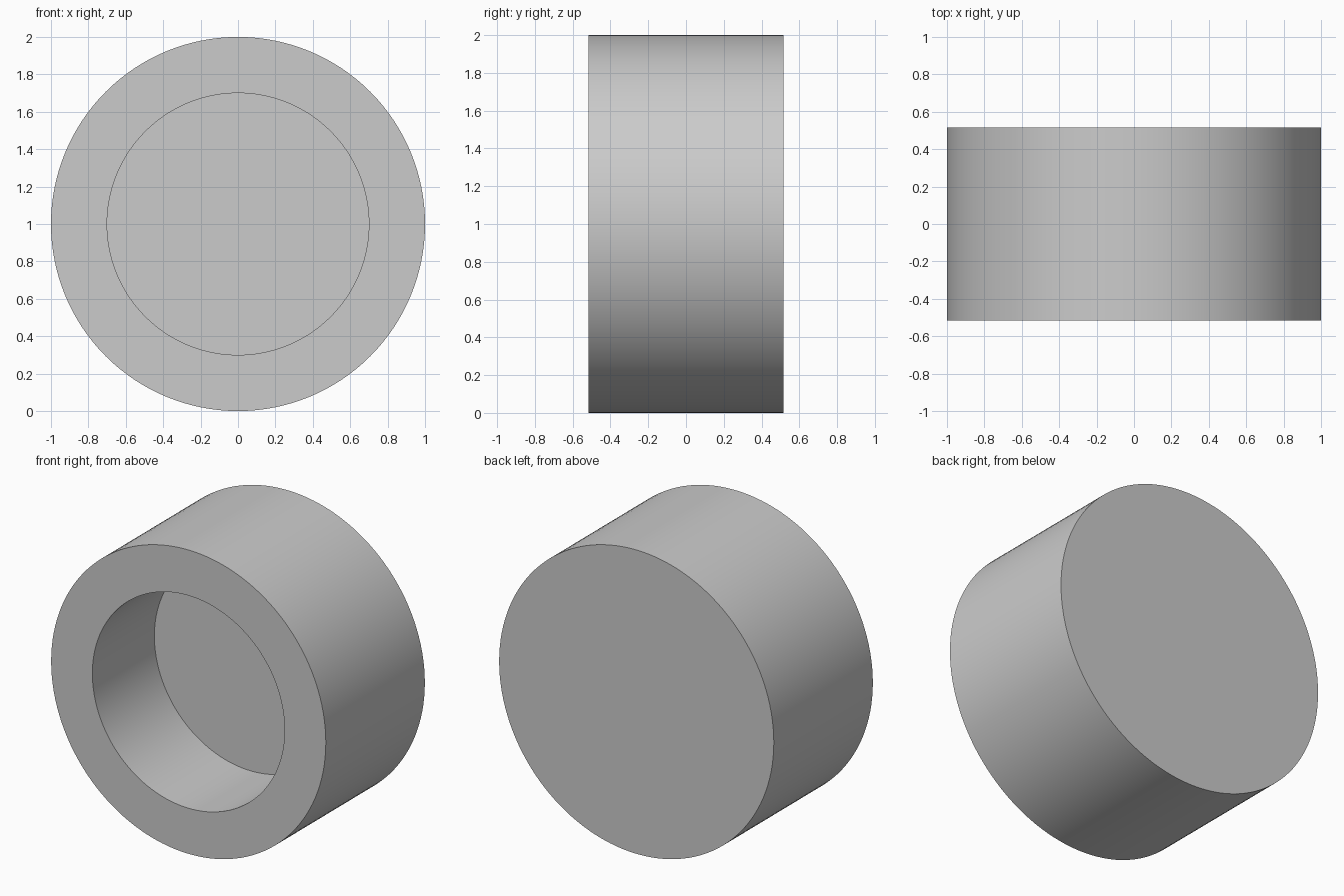
import bpy
import bmesh
from math import radians, tau
from mathutils import Vector

cube = bpy.data.objects.get("Cube")
if cube:
    bpy.data.objects.remove(cube, do_unlink=True)

SEGMENTS = 128
HALF_DEPTH = 0.515
OUTER, INNER = 1.0, 0.7
RECESS_FLOOR = 0.13

# Plain grey material
grey = bpy.data.materials.new("light_grey")
grey.use_nodes = True
colour = (0.6, 0.6, 0.6, 1)
grey.diffuse_color = colour
grey.node_tree.nodes["Principled BSDF"].inputs["Base Color"].default_value = colour

# Cup cross-section as (radius, y), from the back centre to the recess floor centre
profile = [(0, HALF_DEPTH), (OUTER, HALF_DEPTH), (OUTER, -HALF_DEPTH),
           (INNER, -HALF_DEPTH), (INNER, RECESS_FLOOR), (0, RECESS_FLOOR)]

# Revolve the section around the front-to-back axis
bm = bmesh.new()
points = [bm.verts.new((r, y, 1)) for r, y in profile]
edges = [bm.edges.new(pair) for pair in zip(points, points[1:])]
bmesh.ops.spin(bm, geom=points + edges, cent=Vector((0, 0, 1)), axis=Vector((0, 1, 0)),
               angle=tau, steps=SEGMENTS, use_merge=True)
bmesh.ops.remove_doubles(bm, verts=bm.verts, dist=0.0001)
bmesh.ops.dissolve_degenerate(bm, edges=bm.edges, dist=0.0001)
bmesh.ops.recalc_face_normals(bm, faces=bm.faces)

mesh = bpy.data.meshes.new("round_cup")
bm.to_mesh(mesh)
bm.free()
mesh.materials.append(grey)
cup = bpy.data.objects.new("round_cup", mesh)
bpy.context.collection.objects.link(cup)

# Smooth walls with crisp rims
bpy.ops.object.select_all(action="DESELECT")
cup.select_set(True)
bpy.context.view_layer.objects.active = cup
bpy.ops.object.shade_smooth_by_angle(angle=radians(30))
